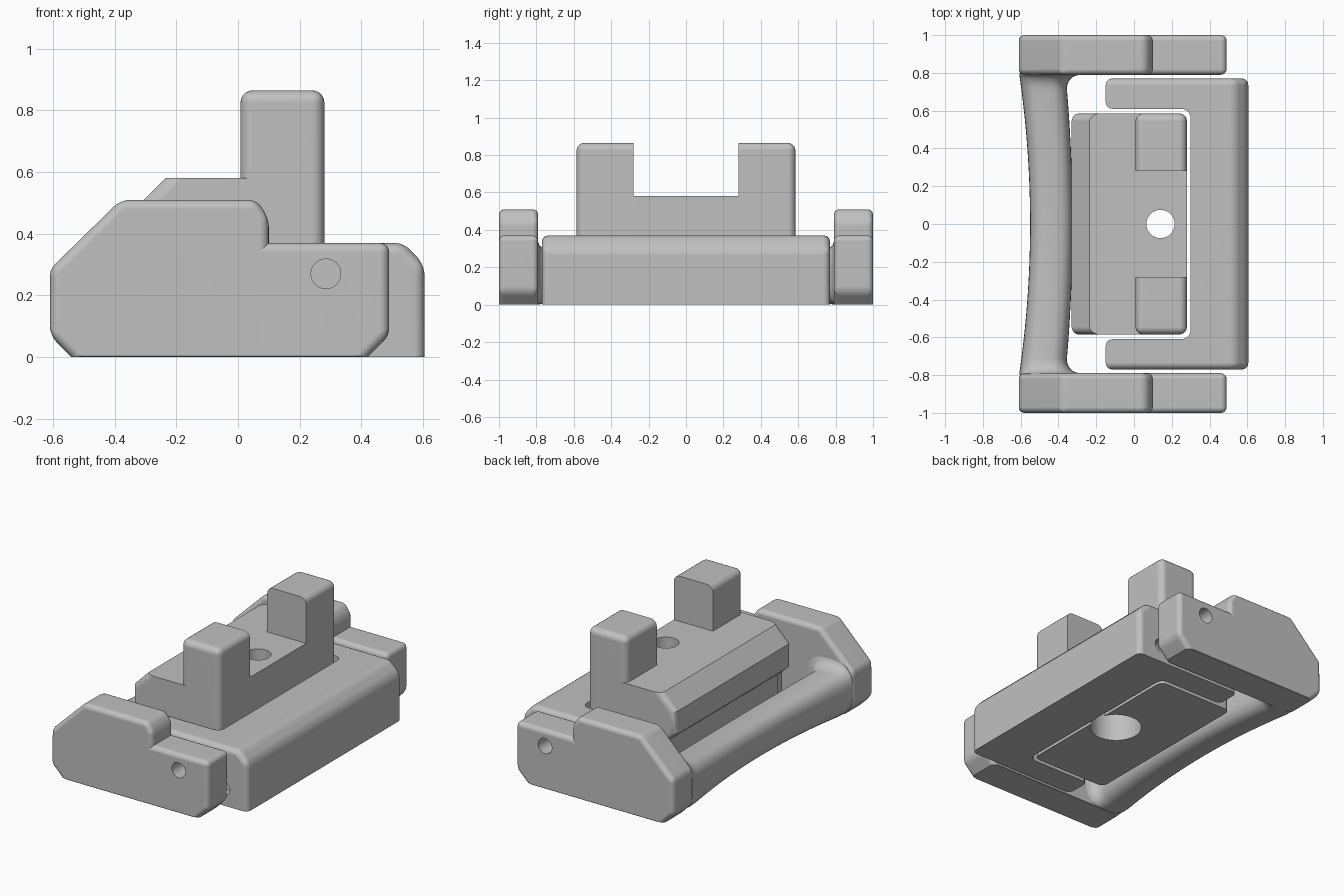
import bpy, bmesh, math
from mathutils import Vector

old = bpy.data.objects.get("Cube")
if old:
    bpy.data.objects.remove(old, do_unlink=True)

grey = bpy.data.materials.new("plain grey")
grey.use_nodes = True
grey.diffuse_color = (0.53, 0.53, 0.53, 1)
grey.node_tree.nodes["Principled BSDF"].inputs["Base Color"].default_value = (0.53, 0.53, 0.53, 1)
parts = []


def finish(name, bm):
    bmesh.ops.recalc_face_normals(bm, faces=bm.faces)
    mesh = bpy.data.meshes.new(name)
    bm.to_mesh(mesh)
    bm.free()
    mesh.materials.append(grey)
    ob = bpy.data.objects.new(name, mesh)
    bpy.context.collection.objects.link(ob)
    parts.append(ob)
    return ob


def prism(points, low, high, axis):
    """Extrude a profile along y (points are x, z) or z (points are x, y)."""
    bm = bmesh.new()
    place = (lambda a, b, h: (a, h, b)) if axis == "y" else (lambda a, b, h: (a, b, h))
    face = bm.faces.new([bm.verts.new(place(a, b, low)) for a, b in points])
    new = bmesh.ops.extrude_face_region(bm, geom=[face])["geom"]
    shift = Vector(place(0, 0, high - low))
    bmesh.ops.translate(bm, vec=shift, verts=[v for v in new if isinstance(v, bmesh.types.BMVert)])
    bmesh.ops.recalc_face_normals(bm, faces=bm.faces)
    return bm


def bevel(bm, rule, width, segments=5):
    edges = []
    for e in bm.edges:
        a, b = e.verts[0].co, e.verts[1].co
        if rule((a + b) / 2, (b - a).normalized()):
            edges.append(e)
    bmesh.ops.bevel(bm, geom=edges, offset=width, segments=segments, profile=0.5,
                    affect="EDGES", clamp_overlap=True)


def drill(ob, centre, radius, depth, axis):
    bm = bmesh.new()
    bmesh.ops.create_cone(bm, cap_ends=True, segments=40, radius1=radius, radius2=radius, depth=depth)
    mesh = bpy.data.meshes.new("drill")
    bm.to_mesh(mesh)
    bm.free()
    cutter = bpy.data.objects.new("drill", mesh)
    cutter.hide_render = True
    cutter.location = centre
    if axis == "y":
        cutter.rotation_euler.x = math.pi / 2
    bpy.context.collection.objects.link(cutter)
    mod = ob.modifiers.new("hole", "BOOLEAN")
    mod.operation, mod.solver, mod.object = "DIFFERENCE", "EXACT", cutter
    bpy.context.view_layer.objects.active = ob
    bpy.ops.object.modifier_apply(modifier=mod.name)
    bpy.data.objects.remove(cutter, do_unlink=True)


# Side plates: a tall grip end and a lower pivot lug, with a narrow chamfer underneath
tall = [(-0.61, 0.07), (-0.54, 0), (0.1, 0), (0.1, 0.45), (0.06, 0.51), (-0.38, 0.51), (-0.61, 0.285)]
lug = [(-0.1, 0), (0.42, 0), (0.49, 0.07), (0.49, 0.37), (-0.1, 0.37)]
for side, label in ((1, "back"), (-1, "front")):
    low, high = sorted((side * 0.79, side))
    bm = prism(tall, low, high, "y")
    bevel(bm, lambda m, d: m.z > 0.01, 0.03)
    bevel(bm, lambda m, d: m.z < 0.001 and abs(d.x) > 0.9, 0.02, 1)
    finish(label + "_side_plate", bm)
    bm = prism(lug, low, high, "y")
    bevel(bm, lambda m, d: m.z > 0.01 and m.x > -0.05, 0.03)
    bevel(bm, lambda m, d: m.z < 0.001 and abs(d.x) > 0.9, 0.02, 1)
    ob = finish(label + "_pivot_lug", bm)
    drill(ob, (0.285, side * 0.9, 0.27), 0.048, 0.5, "y")

# Waisted grip bar, flaring into the side plates
bm = bmesh.new()
rings, count, steps = [], 32, 64
for i in range(steps + 1):
    y = 0.8 * math.sin(math.pi * (i / steps - 0.5))
    t = min(abs(y) / 0.79, 1)
    flare = 0.08 * (1 - math.sqrt(1 - min(max((t - 0.9) / 0.1, 0), 1) ** 2))
    outer = -0.55 - 0.057 * t ** 2
    inner = -0.325 - 0.037 * t ** 2 + flare
    bottom, top = 0.02 - 0.018 * t ** 2, 0.26 + 0.03 * t ** 2 + flare * 0.6
    ring = []
    for k in range(count):
        a = 2 * math.pi * k / count
        c, s = math.cos(a), math.sin(a)
        u = math.copysign(abs(c) ** 0.7, c)
        w = math.copysign(abs(s) ** 0.7, s)
        ring.append(bm.verts.new(((outer + inner) / 2 + u * (inner - outer) / 2, y,
                                  (bottom + top) / 2 + w * (top - bottom) / 2)))
    rings.append(ring)
for r, q in zip(rings, rings[1:]):
    for k in range(count):
        n = (k + 1) % count
        bm.faces.new((r[k], r[n], q[n], q[k]))
bm.faces.new(rings[0])
bm.faces.new(rings[-1])
finish("grip_bar", bm)

# U-shaped frame with a softened chamfer on the outer top edge
u_shape = [(-0.15, -0.77), (0.605, -0.77), (0.605, 0.77), (-0.15, 0.77),
           (-0.15, 0.61), (0.3, 0.61), (0.3, -0.61), (-0.15, -0.61)]
bm = prism(u_shape, 0, 0.37, "z")
bevel(bm, lambda m, d: m.x > 0.6 and m.z > 0.36, 0.07, 1)
bevel(bm, lambda m, d: abs(d.z) > 0.9 and 0.2 < m.x < 0.4, 0.05)
bevel(bm, lambda m, d: (abs(d.z) > 0.5 and (m.x < 0 or m.x > 0.5))
      or (abs(m.y) > 0.76 and m.z > 0.1)
      or (abs(d.y) > 0.9 and m.x > 0.5 and m.z > 0.1), 0.035)
frame = finish("u_frame", bm)
for side in (1, -1):
    drill(frame, (0.44, side * 0.77, 0.11), 0.042, 0.12, "y")

# Central block with an undercut back and a stepped through hole
block = [(-0.25, 0), (0.28, 0), (0.28, 0.58), (-0.235, 0.58),
         (-0.33, 0.485), (-0.33, 0.34), (-0.25, 0.27)]
bm = prism(block, -0.585, 0.585, "y")
bevel(bm, lambda m, d: abs(m.y) > 0.58 and abs(d.z) > 0.3, 0.04)
ob = finish("central_block", bm)
drill(ob, (0.14, 0, 0.4), 0.075, 1, "z")
drill(ob, (0.14, 0, 0.1), 0.152, 0.4, "z")

# Upright posts, sharp on the sides that face each other
for side, label in ((1, "back"), (-1, "front")):
    low, high = sorted((side * 0.28, side * 0.585))
    bm = prism([(0.008, 0.4), (0.28, 0.4), (0.28, 0.865), (0.008, 0.865)], low, high, "y")
    bevel(bm, lambda m, d: abs(m.y) > 0.3 and m.z > 0.45, 0.04)
    finish(label + "_post", bm)

bpy.ops.object.select_all(action="DESELECT")
for ob in parts:
    ob.select_set(True)
bpy.context.view_layer.objects.active = parts[0]
bpy.ops.object.shade_smooth_by_angle(angle=math.radians(30))
for ob in parts:
    mod = ob.modifiers.new("even flats", "WEIGHTED_NORMAL")
    mod.keep_sharp = True
